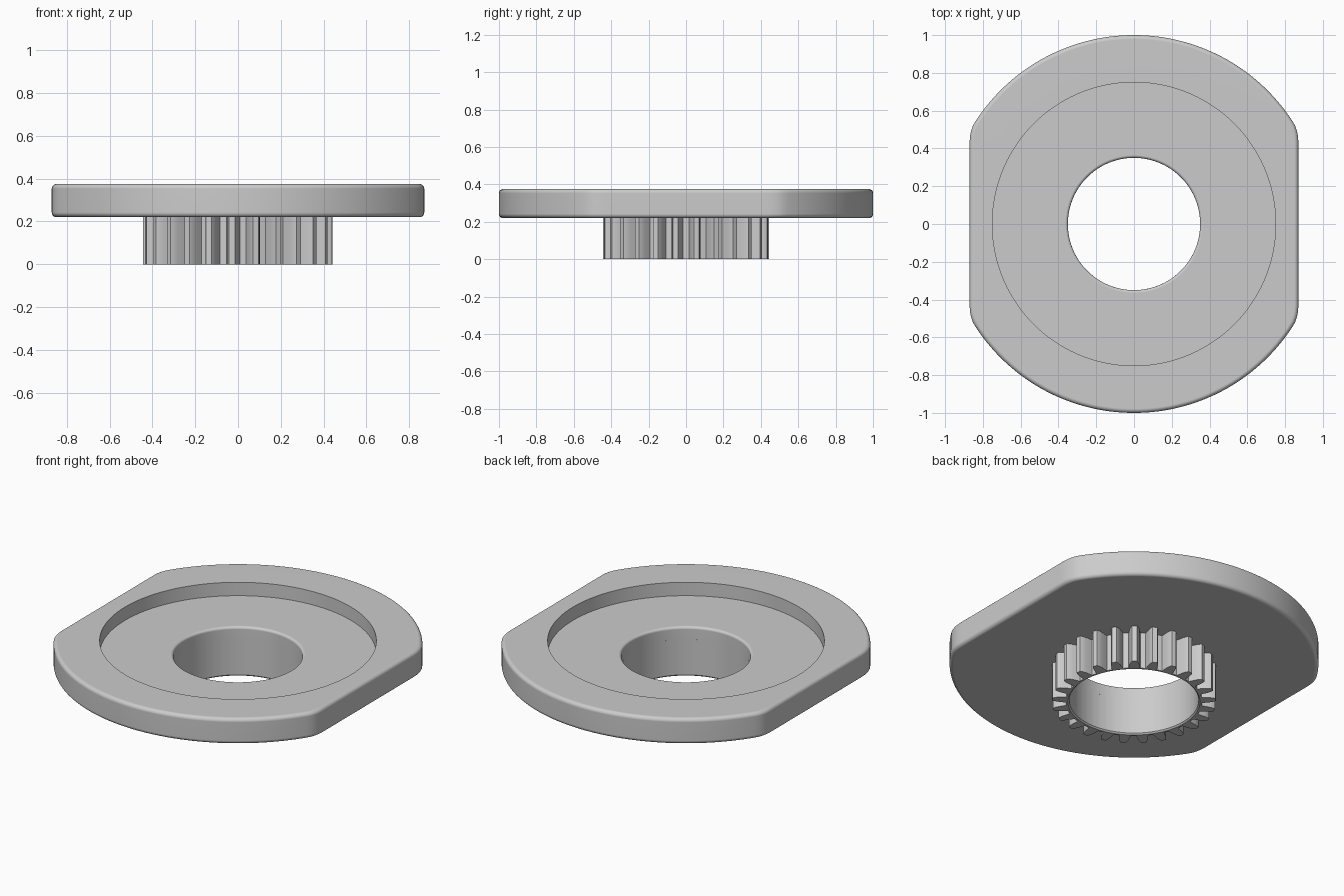
import bpy
import bmesh
from math import sin, cos, pi, radians

cube = bpy.data.objects.get("Cube")
if cube:
    bpy.data.objects.remove(cube, do_unlink=True)

# Main dimensions
FLANGE_R, FLAT_X = 1.0, 0.87
FLANGE_LOW, FLANGE_TOP, FLOOR_Z = 0.22, 0.375, 0.295
RECESS_R, HOLE_R = 0.75, 0.35
FILLET, HOLE_FILLET = 0.022, 0.015
TEETH = 25

grey = bpy.data.materials.new("light grey")
grey.use_nodes = True
grey.diffuse_color = (0.6, 0.6, 0.6, 1)
grey.node_tree.nodes["Principled BSDF"].inputs["Base Color"].default_value = (0.6, 0.6, 0.6, 1)


def skin_rings(name, rings):
    """Join a closed cycle of rings of equal point count into one solid."""
    bm = bmesh.new()
    loops = [[bm.verts.new(p) for p in ring] for ring in rings]
    for a, b in zip(loops, loops[1:] + loops[:1]):
        for i in range(len(a)):
            j = (i + 1) % len(a)
            bm.faces.new((a[i], a[j], b[j], b[i]))
    bmesh.ops.recalc_face_normals(bm, faces=bm.faces)
    mesh = bpy.data.meshes.new(name)
    bm.to_mesh(mesh)
    bm.free()
    mesh.materials.append(grey)
    obj = bpy.data.objects.new(name, mesh)
    bpy.context.collection.objects.link(obj)
    bpy.ops.object.select_all(action="DESELECT")
    obj.select_set(True)
    bpy.context.view_layer.objects.active = obj
    bpy.ops.object.shade_smooth_by_angle(angle=radians(32))
    normals = obj.modifiers.new("even_normals", "WEIGHTED_NORMAL")
    normals.keep_sharp = True
    return obj


def ring_at(radii, angles, z):
    return [(r * cos(a), r * sin(a), z) for r, a in zip(radii, angles)]


def fillet(size, steps=5):
    """Quarter round as (inset, drop) pairs, from the flat face to the wall."""
    for k in range(steps + 1):
        t = k / steps * pi / 2
        yield size * (1 - sin(t)), size * (1 - cos(t))


# Flange: a disc with two flats, a round recess and a central hole
angles = [2 * pi * i / 240 for i in range(240)]


def outline(inset):
    """Disc radius limited by the flats, with softened corners."""
    radii = []
    for a in angles:
        disc = FLANGE_R - inset
        flat = (FLAT_X - inset) / max(abs(cos(a)), 0.01)
        blend = max(0.03 - abs(disc - flat), 0) / 0.03
        radii.append(min(disc, flat) - blend * blend * 0.03 / 4)
    return radii


def circle(radius, z):
    return ring_at([radius] * len(angles), angles, z)


outer = list(fillet(FILLET))
bore = list(fillet(HOLE_FILLET))
rings = [ring_at(outline(i), angles, FLANGE_TOP - d) for i, d in outer]
rings += [ring_at(outline(i), angles, FLANGE_LOW + d) for i, d in reversed(outer)]
rings.append(circle(HOLE_R, FLANGE_LOW))
rings += [circle(HOLE_R + i, FLOOR_Z - d) for i, d in reversed(bore)]
rings += [circle(RECESS_R, FLOOR_Z), circle(RECESS_R, FLANGE_TOP)]
skin_rings("flange", rings)

# Gear: curved teeth around a sleeve, as (radius, fraction of pitch) per half tooth
half = [(0.37, 0.34), (0.385, 0.30), (0.41, 0.25), (0.43, 0.19), (0.444, 0.12)]
tooth = [(r, -f) for r, f in half] + [(r, f) for r, f in reversed(half)] + [(0.37, 0.5)]
pitch = 2 * pi / TEETH
gear_radii, gear_angles = [], []
for n in range(TEETH):
    for r, f in tooth:
        gear_radii.append(r)
        gear_angles.append(pi + (n + f) * pitch)
bore_radii = [HOLE_R] * len(gear_radii)
lip_radii = [HOLE_R + 0.008] * len(gear_radii)
skin_rings("gear", [
    ring_at(gear_radii, gear_angles, 0),
    ring_at(gear_radii, gear_angles, FLANGE_LOW),
    ring_at(bore_radii, gear_angles, FLANGE_LOW),
    ring_at(bore_radii, gear_angles, 0.008),
    ring_at(lip_radii, gear_angles, 0),
])
